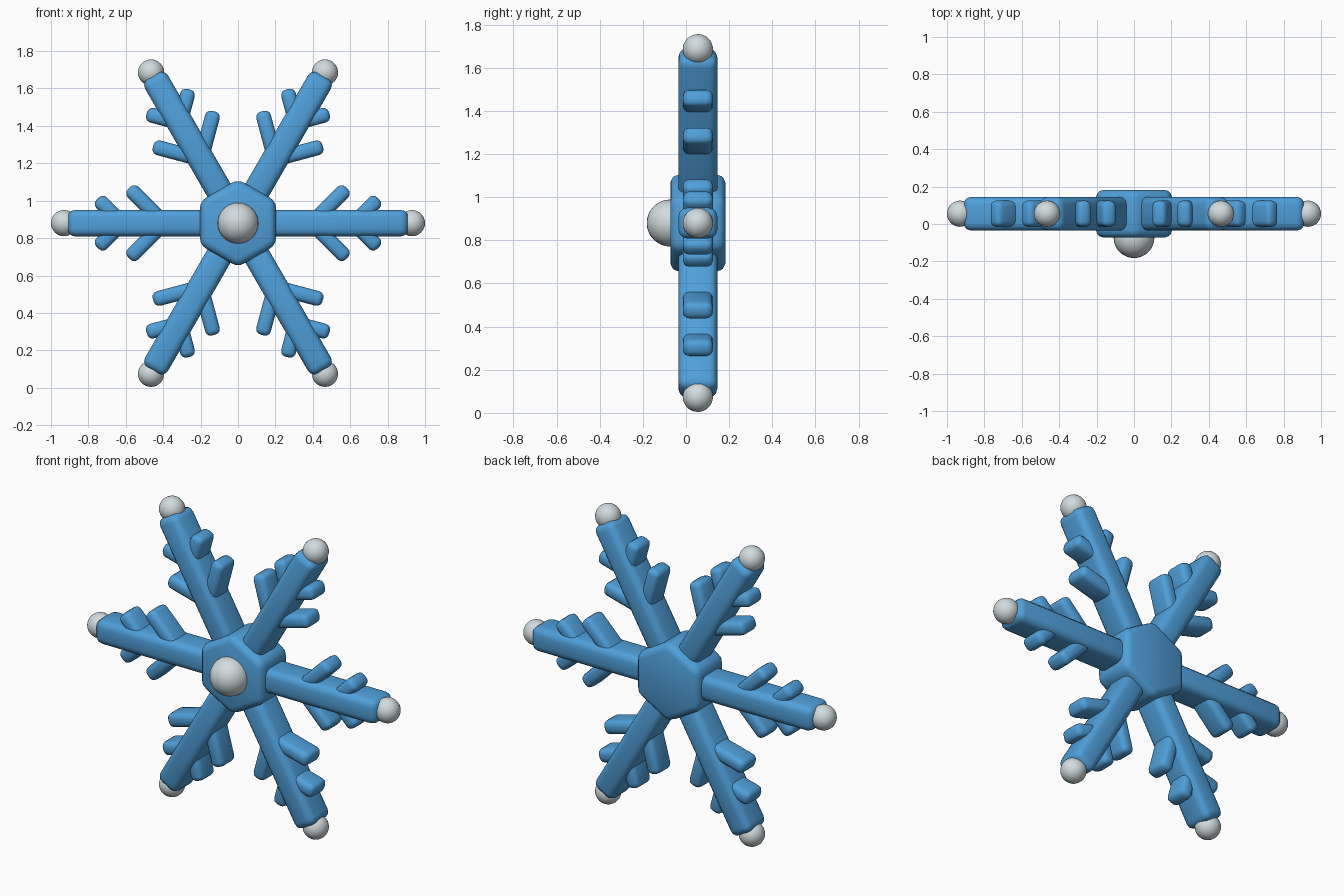
import bpy, math
from mathutils import Matrix, Vector

if "Cube" in bpy.data.objects:
    bpy.data.objects.remove(bpy.data.objects["Cube"])

CZ, CY = 0.88, 0.055   # centre of the flake: height, depth


def material(name, col):
    m = bpy.data.materials.new(name)
    m.diffuse_color = (*col, 1)
    m.use_nodes = True
    m.node_tree.nodes["Principled BSDF"].inputs["Base Color"].default_value = m.diffuse_color
    return m


BLUE = material("ice_blue", (0.08, 0.35, 0.70))
PALE = material("pale_grey", (0.64, 0.71, 0.73))


def finish(name, mat, bevel=0):
    ob = bpy.context.object
    ob.name = name
    ob.data.materials.append(mat)
    if bevel:
        mod = ob.modifiers.new("rounding", 'BEVEL')
        mod.width = bevel
        mod.segments = 3
        mod.limit_method = 'ANGLE'
    bpy.ops.object.shade_smooth()
    return ob


def bar(name, angle, start, length, width, depth, bevel):
    """Rounded bar lying in the flake plane, from start=(x, z) along angle."""
    bpy.ops.mesh.primitive_cube_add(size=1)
    ob = finish(name, BLUE, bevel)
    ob.data.transform(Matrix.Translation((length / 2, 0, 0))
                      @ Matrix.Diagonal((length, depth, width, 1)))
    ob.matrix_world = (Matrix.Translation((start[0], CY, CZ + start[1]))
                       @ Matrix.Rotation(-angle, 4, 'Y'))


def ball(name, loc, r):
    bpy.ops.mesh.primitive_uv_sphere_add(segments=32, ring_count=16, radius=r, location=loc)
    finish(name, PALE)


# Hexagonal hub with a corner pointing up
bpy.ops.mesh.primitive_cylinder_add(vertices=6, radius=0.235, depth=0.254)
hub = finish("hub", BLUE, 0.04)
hub.data.transform(Matrix.Rotation(math.pi / 2, 4, 'X'))
hub.location = (0, CY, CZ)

# Front centre ball
ball("centre_ball", (0, -0.073, CZ), 0.109)

# Six arms, each with two pairs of side branches and a tip ball
for i in range(6):
    a = i * math.pi / 3
    c, s = math.cos(a), math.sin(a)
    bar(f"arm_{i}", a, (0.05 * c, 0.05 * s), 0.86, 0.142, 0.18, 0.04)
    ball(f"tip_ball_{i}", (0.93 * c, CY, CZ + 0.93 * s), 0.07)
    for label, r, length in (("inner", 0.395, 0.265), ("outer", 0.62, 0.185)):
        for side in (-1, 1):
            bar(f"{label}_branch_{i}_{'left' if side > 0 else 'right'}",
                a + side * math.pi / 4, (r * c, r * s), length, 0.08, 0.14, 0.03)
